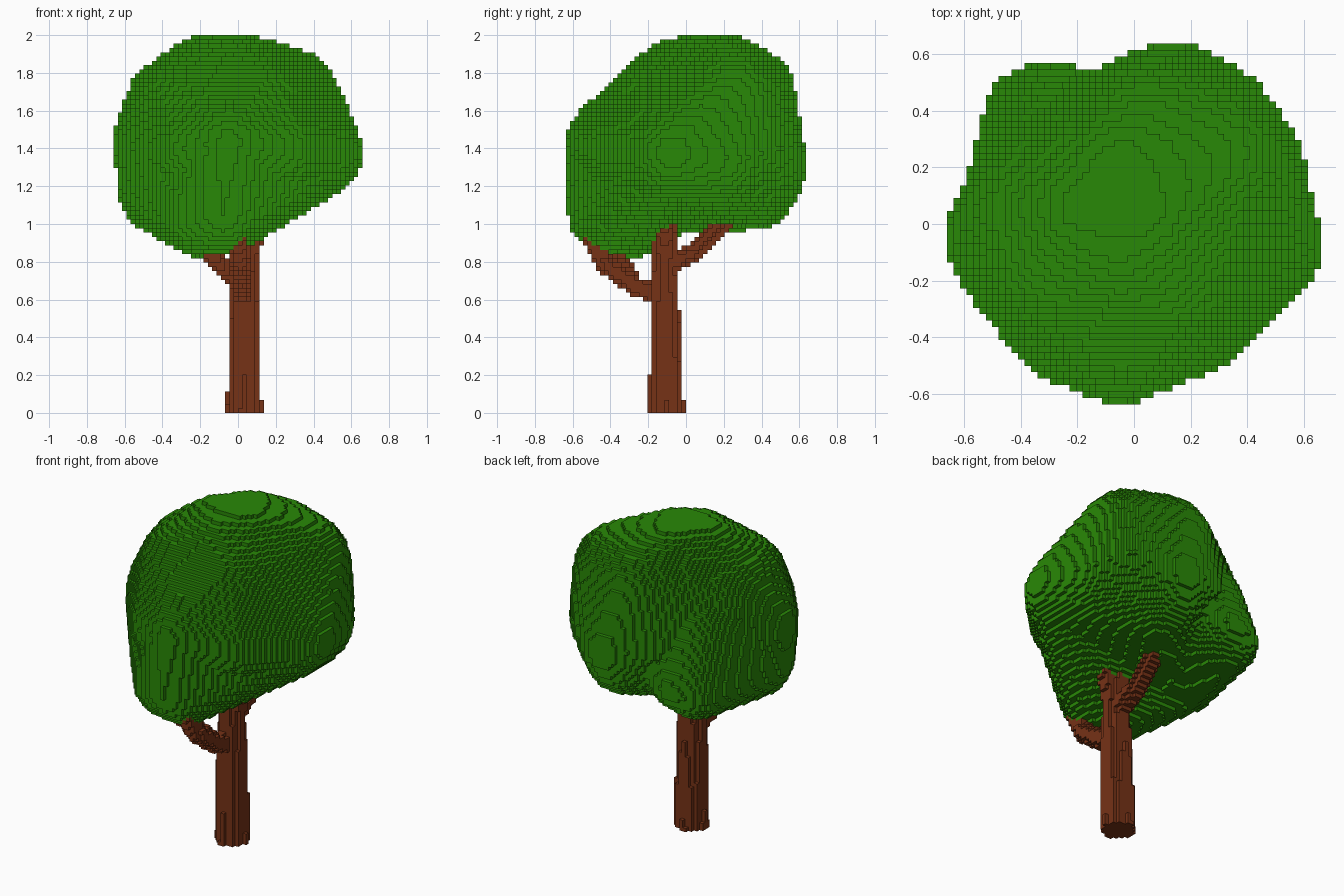
import bpy, bmesh, math
from mathutils import Vector, Matrix
from mathutils.bvhtree import BVHTree

if "Cube" in bpy.data.objects:
    bpy.data.objects.remove(bpy.data.objects["Cube"])

H = 2 / 88          # voxel size
PAD = 0.006


def centre(c):
    return Vector(((c[0] + .5) * H, (c[1] + .5) * H, (c[2] + .5) * H))


def hull_cells(spheres):
    """Voxels inside the convex hull of a set of spheres."""
    bm = bmesh.new()
    for x, y, z, r in spheres:
        bmesh.ops.create_icosphere(bm, subdivisions=3, radius=r + PAD,
                                   matrix=Matrix.Translation((x, y, z)))
    bmesh.ops.convex_hull(bm, input=bm.verts)
    tree = BVHTree.FromBMesh(bm)
    bm.free()
    cells = set()
    for i in range(-31, 31):
        for j in range(-31, 31):
            x, y = (i + .5) * H, (j + .5) * H
            lo = tree.ray_cast(Vector((x, y, -1)), Vector((0, 0, 1)))[0]
            hi = tree.ray_cast(Vector((x, y, 4)), Vector((0, 0, -1)))[0]
            if lo and hi:
                for k in range(math.ceil(lo.z / H - .5), math.floor(hi.z / H - .5) + 1):
                    cells.add((i, j, k))
    return cells


def limb_cells(path):
    """Voxels inside a chain of tapered capsules (x, y, z, radius)."""
    cells = set()
    for a, b in zip(path, path[1:]):
        pa, pb = Vector(a[:3]), Vector(b[:3])
        d, m = pb - pa, max(a[3], b[3])
        rng = [range(math.floor((min(a[n], b[n]) - m) / H),
                     math.ceil((max(a[n], b[n]) + m) / H) + 1) for n in range(3)]
        for i in rng[0]:
            for j in rng[1]:
                for k in rng[2]:
                    if k < 0:
                        continue
                    p = centre((i, j, k))
                    t = min(1, max(0, (p - pa).dot(d) / d.length_squared))
                    if (p - pa - d * t).length <= a[3] + (b[3] - a[3]) * t:
                        cells.add((i, j, k))
    return cells


def voxel_object(name, cells, solid, colour):
    """Mesh of the exposed voxel faces."""
    index, verts, faces = {}, [], []

    def vert(c):
        if c not in index:
            index[c] = len(verts)
            verts.append((c[0] * H, c[1] * H, c[2] * H))
        return index[c]

    for c in cells:
        for ax in range(3):
            for s in (0, 1):
                n = list(c)
                n[ax] += 1 if s else -1
                if tuple(n) in solid:
                    continue
                u, v = (ax + 1) % 3, (ax + 2) % 3
                loop = []
                for du, dv in ((0, 0), (1, 0), (1, 1), (0, 1)):
                    q = list(c)
                    q[ax] += s
                    q[u] += du
                    q[v] += dv
                    loop.append(vert(tuple(q)))
                faces.append(loop if s else loop[::-1])
    me = bpy.data.meshes.new(name)
    me.from_pydata(verts, [], faces)
    mat = bpy.data.materials.new(name + "_colour")
    mat.diffuse_color = colour
    mat.use_nodes = True
    mat.node_tree.nodes["Principled BSDF"].inputs["Base Color"].default_value = mat.diffuse_color
    me.materials.append(mat)
    ob = bpy.data.objects.new(name, me)
    bpy.context.collection.objects.link(ob)


# Main crown: hull of rounded lobes
left, left_low = (-.38, -.05, 1.43, .28), (-.4, -.08, 1.18, .23)
right, front = (.42, -.07, 1.38, .24), (-.05, -.4, 1.43, .23)
crown = hull_cells([
    (-.17, .06, 1.75, .25), (.02, .05, 1.75, .25), (-.04, .21, 1.75, .25),  # top
    (-.3, .05, 1.6, .3), (-.28, -.1, 1.62, .27), (.1, -.15, 1.61, .27),     # shoulders
    (-.05, -.04, 1.72, .26), left, left_low, right, front,
    (-.22, -.32, 1.4, .24), (.2, -.28, 1.4, .25),                           # front corners
    (.34, .18, 1.35, .26), (.27, .25, 1.67, .26), (.26, .33, 1.4, .24),     # back right
    (.05, .3, 1.67, .28), (.14, .37, 1.32, .27), (.14, .38, 1.235, .23),    # back
    (-.05, .32, 1.4, .24),
])
# Drooping lobe at the front
crown |= hull_cells([(-.08, -.4, 1.06, .22), (-.2, -.36, 1.04, .21), (-.15, -.27, 1.0, .17),
                     left, left_low, right, front])
# Small lobe bulging out at the back left
crown |= hull_cells([(-.35, .38, 1.15, .175), (-.26, .39, 1.17, .17), (-.38, 0, 1.25, .24),
                     (0, .2, 1.28, .25), left_low, (-.3, .2, 1.45, .25)])

# Trunk and branches
wood = limb_cells([(.033, -.102, 0, .094), (.035, -.11, .45, .08), (.037, -.115, .8, .069),
                   (.04, -.11, 1.08, .062)])
for path in (
    [(.035, -.11, .78, .06), (.13, -.11, 1.07, .05)],
    [(.035, -.1, .78, .055), (.03, .06, .86, .05), (.03, .25, 1.05, .05)],
    [(.03, -.12, .61, .055), (.02, -.27, .67, .05), (.01, -.42, .78, .05), (0, -.5, .92, .05)],
    [(.01, -.27, .68, .045), (-.13, -.36, .82, .05), (-.16, -.38, .92, .05)],
):
    wood |= limb_cells(path)
wood -= crown

solid = wood | crown
voxel_object("leaf_crown", crown, solid, (.022, .25, .002, 1))
voxel_object("trunk_and_branches", wood, solid, (.18, .032, .008, 1))
